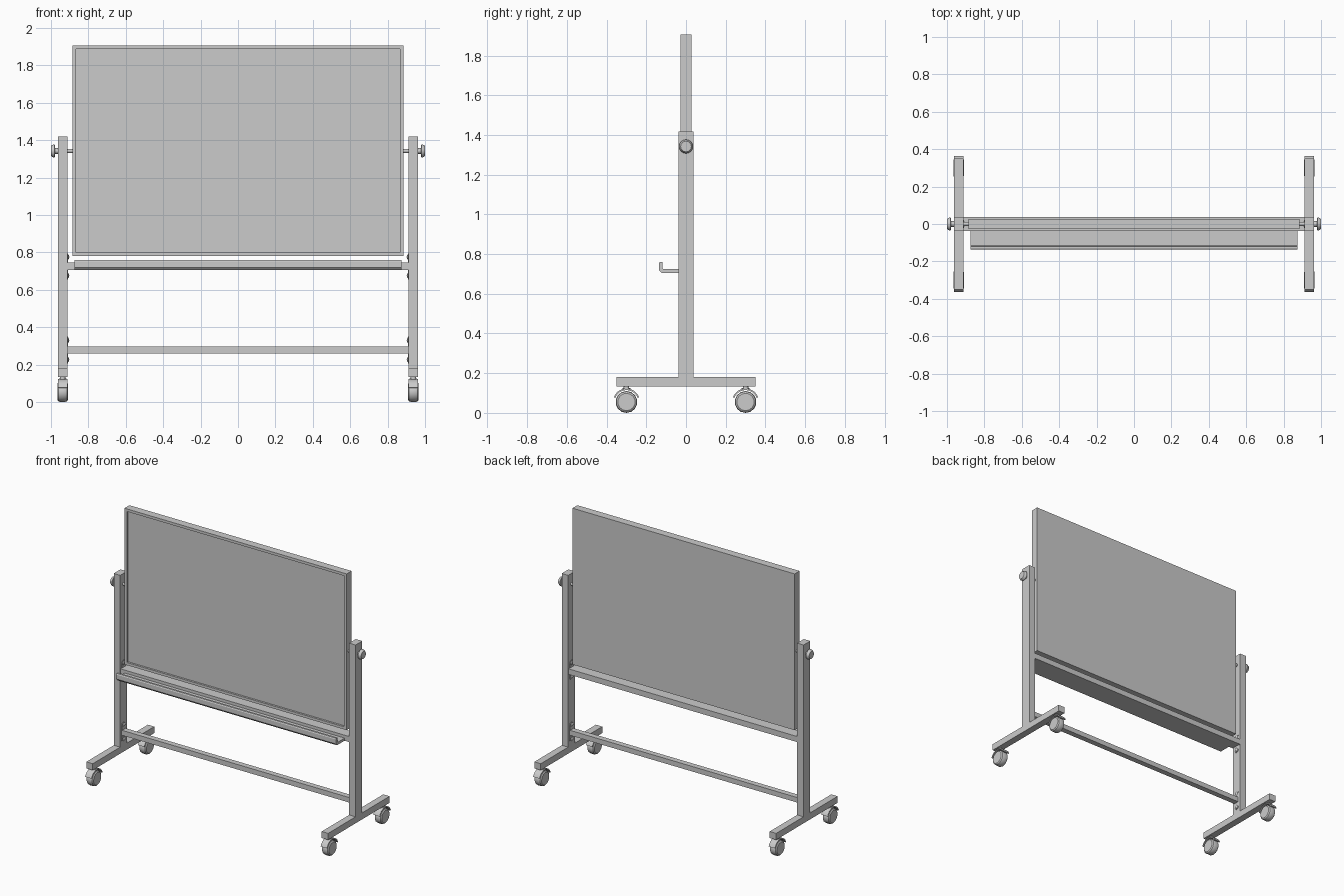
import bpy, bmesh, math
from mathutils import Matrix, Vector

if "Cube" in bpy.data.objects:
    bpy.data.objects.remove(bpy.data.objects["Cube"])


def finish(name, bm, smooth=False):
    bmesh.ops.recalc_face_normals(bm, faces=bm.faces)
    me = bpy.data.meshes.new(name)
    bm.to_mesh(me)
    bm.free()
    ob = bpy.data.objects.new(name, me)
    bpy.context.collection.objects.link(ob)
    if smooth:
        bpy.ops.object.select_all(action='DESELECT')
        ob.select_set(True)
        bpy.context.view_layer.objects.active = ob
        bpy.ops.object.shade_smooth_by_angle(angle=math.radians(35))
    return ob


def box(name, x, y, z):
    bm = bmesh.new()
    bmesh.ops.create_cube(bm, size=1)
    for v in bm.verts:
        v.co = [a + (b - a) * (c + 0.5) for (a, b), c in zip((x, y, z), v.co)]
    return finish(name, bm)


def extrude_x(name, pts, x0, x1, smooth=False):
    """Extrude a closed (y, z) outline along x."""
    bm = bmesh.new()
    f = bm.faces.new([bm.verts.new((x0, y, z)) for y, z in pts])
    r = bmesh.ops.extrude_face_region(bm, geom=[f])
    bmesh.ops.translate(bm, vec=(x1 - x0, 0, 0),
                        verts=[v for v in r['geom'] if isinstance(v, bmesh.types.BMVert)])
    return finish(name, bm, smooth)


def lathe(name, profile, loc, axis='X', flip=1, n=16):
    """Spin (radius, height) points around an axis through loc."""
    bm = bmesh.new()
    vs = [bm.verts.new((r, 0, h)) for r, h in profile]
    es = [bm.edges.new(p) for p in zip(vs, vs[1:])]
    bmesh.ops.spin(bm, geom=vs + es, cent=(0, 0, 0), axis=(0, 0, 1),
                   angle=2 * math.pi, steps=n, use_duplicate=False)
    bmesh.ops.remove_doubles(bm, verts=bm.verts, dist=1e-5)
    if axis == 'X':
        bm.transform(Matrix.Rotation(flip * math.pi / 2, 4, 'Y'))
    bm.transform(Matrix.Translation(Vector(loc)))
    return finish(name, bm, True)


# board: slab with the writing surface recessed into the front
bm = bmesh.new()
bmesh.ops.create_cube(bm, size=1)
bmesh.ops.scale(bm, vec=(1.77, 0.056, 1.125), verts=bm.verts)
bmesh.ops.translate(bm, vec=(0, 0, 1.3425), verts=bm.verts)
front = min(bm.faces, key=lambda f: f.calc_center_median().y)
bmesh.ops.inset_region(bm, faces=[front], thickness=0.027)
r = bmesh.ops.extrude_face_region(bm, geom=[front])
bmesh.ops.translate(bm, vec=(0, 0.014, 0),
                    verts=[v for v in r['geom'] if isinstance(v, bmesh.types.BMVert)])
bmesh.ops.delete(bm, geom=[front], context='FACES')
finish("board", bm)

# cross rails between the posts
box("upper_rail", (-0.912, 0.912), (-0.037, 0.037), (0.705, 0.745))
box("lower_rail", (-0.912, 0.912), (-0.02, 0.02), (0.26, 0.296))

# pen tray with upturned lip
extrude_x("pen_tray", [(-0.037, 0.705), (-0.123, 0.705), (-0.137, 0.72), (-0.137, 0.752),
                       (-0.133, 0.759), (-0.119, 0.759), (-0.119, 0.728),
                       (-0.115, 0.724), (-0.037, 0.724)], -0.875, 0.875)

for s, side in ((-1, "left"), (1, "right")):
    span = sorted((s * 0.912, s * 0.963))
    box(side + "_post", span, (-0.038, 0.038), (0.181, 1.418))
    box(side + "_foot", span, (-0.35, 0.35), (0.134, 0.181))

    # pivot shaft and clamp knob
    lathe(side + "_pivot_knob", [(0, 0.88), (0.011, 0.88), (0.011, 0.963), (0.015, 0.963),
                                 (0.015, 0.978), (0.035, 0.98), (0.035, 0.987),
                                 (0.027, 1.0), (0, 1.0)], (0, 0, 1.342), flip=s)

    # bolts above and below each rail end, on rounded end plates
    for rail, zc, gap in (("upper", 0.725, 0.05), ("lower", 0.278, 0.052)):
        plate = [(0.022 * math.cos(a), zc + sg * gap + 0.02 * math.sin(a))
                 for sg, start in ((1, 0), (-1, math.pi))
                 for a in [start + math.pi * i / 8 for i in range(9)]]
        extrude_x(f"{side}_{rail}_end_plate", plate, s * 0.912, s * 0.909)
        for k in (-1, 1):
            lathe(f"{side}_{rail}_bolt", [(0, 0.902), (0.008, 0.903), (0.014, 0.908), (0.014, 0.912)],
                  (0, 0, zc + k * gap), flip=s, n=10)

    # casters
    for k, end in ((-1, "front"), (1, "back")):
        x, y = s * 0.9375, k * 0.30
        tag = f"{side}_{end}_caster_"
        lathe(tag + "wheel", [(0, -0.028), (0.044, -0.028), (0.052, -0.022), (0.055, -0.012),
                              (0.055, 0.012), (0.052, 0.022), (0.044, 0.028), (0, 0.028)],
              (x, y, 0.055), n=14)
        arc = [math.radians(20 + 140 * i / 10) for i in range(11)]
        outline = [(y + 0.068 * math.cos(a), 0.055 + 0.068 * math.sin(a)) for a in arc]
        outline += [(y + 0.060 * math.cos(a), 0.055 + 0.060 * math.sin(a)) for a in reversed(arc)]
        extrude_x(tag + "fender", outline, x - 0.025, x + 0.025, True)
        lathe(tag + "stem", [(0, 0.116), (0.02, 0.116), (0.02, 0.126), (0.014, 0.126),
                             (0.014, 0.134), (0, 0.134)], (x, y, 0), axis='Z', n=14)
